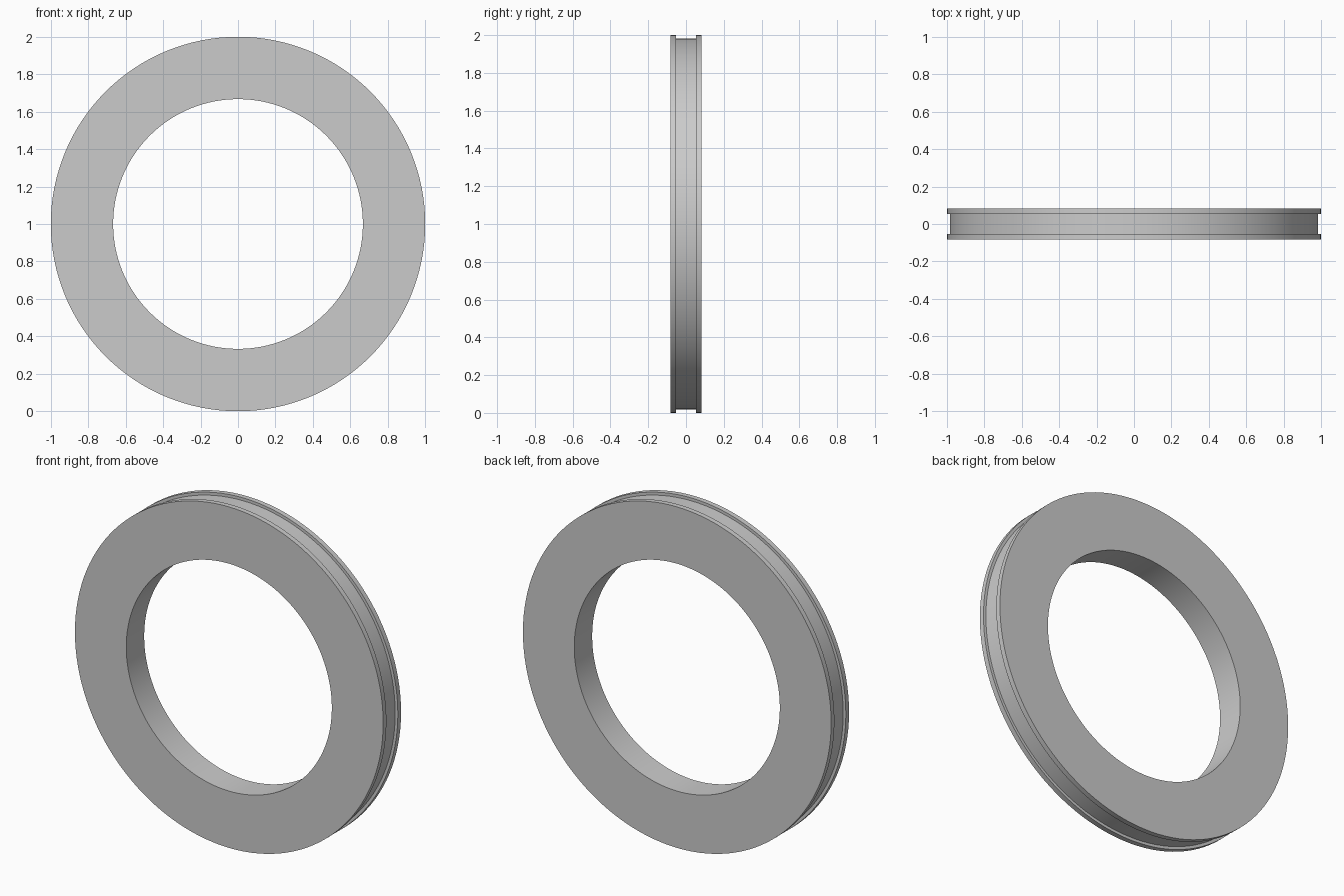
import bpy
import bmesh
from math import tau, radians
from mathutils import Matrix, Vector

cube = bpy.data.objects.get("Cube")
if cube:
    bpy.data.objects.remove(cube, do_unlink=True)

# Plain grey material
grey = bpy.data.materials.new("plain grey")
grey.use_nodes = True
colour = (0.6, 0.6, 0.6, 1)
grey.diffuse_color = colour
grey.node_tree.nodes["Principled BSDF"].inputs["Base Color"].default_value = colour

# Ring dimensions
inner, outer, groove = 0.667, 1.0, 0.983
half_width, half_groove = 0.083, 0.053
segments = 128

# Cross-section as (radius, y), with a shallow channel in the rim
half = [(inner, half_width), (outer, half_width),
        (outer, half_groove), (groove, half_groove)]
profile = half + [(r, -y) for r, y in reversed(half)]

# Sweep the closed section around the y axis
bm = bmesh.new()
verts = [bm.verts.new((r, y, 0)) for r, y in profile]
edges = [bm.edges.new((verts[i - 1], v)) for i, v in enumerate(verts)]
bmesh.ops.spin(bm, geom=verts + edges, cent=(0, 0, 0), axis=(0, 1, 0),
               angle=tau, steps=segments, use_merge=True)
bmesh.ops.remove_doubles(bm, verts=bm.verts, dist=0.0005)
bmesh.ops.recalc_face_normals(bm, faces=bm.faces)
bmesh.ops.transform(bm, verts=bm.verts, matrix=Matrix.Translation(Vector((0, 0, outer))))

mesh = bpy.data.meshes.new("grooved_ring")
bm.to_mesh(mesh)
bm.free()
mesh.materials.append(grey)
ring = bpy.data.objects.new("grooved_ring", mesh)
bpy.context.collection.objects.link(ring)

# Smooth round walls with sharp rim edges
bpy.ops.object.select_all(action="DESELECT")
ring.select_set(True)
bpy.context.view_layer.objects.active = ring
bpy.ops.object.shade_smooth_by_angle(angle=radians(30))
